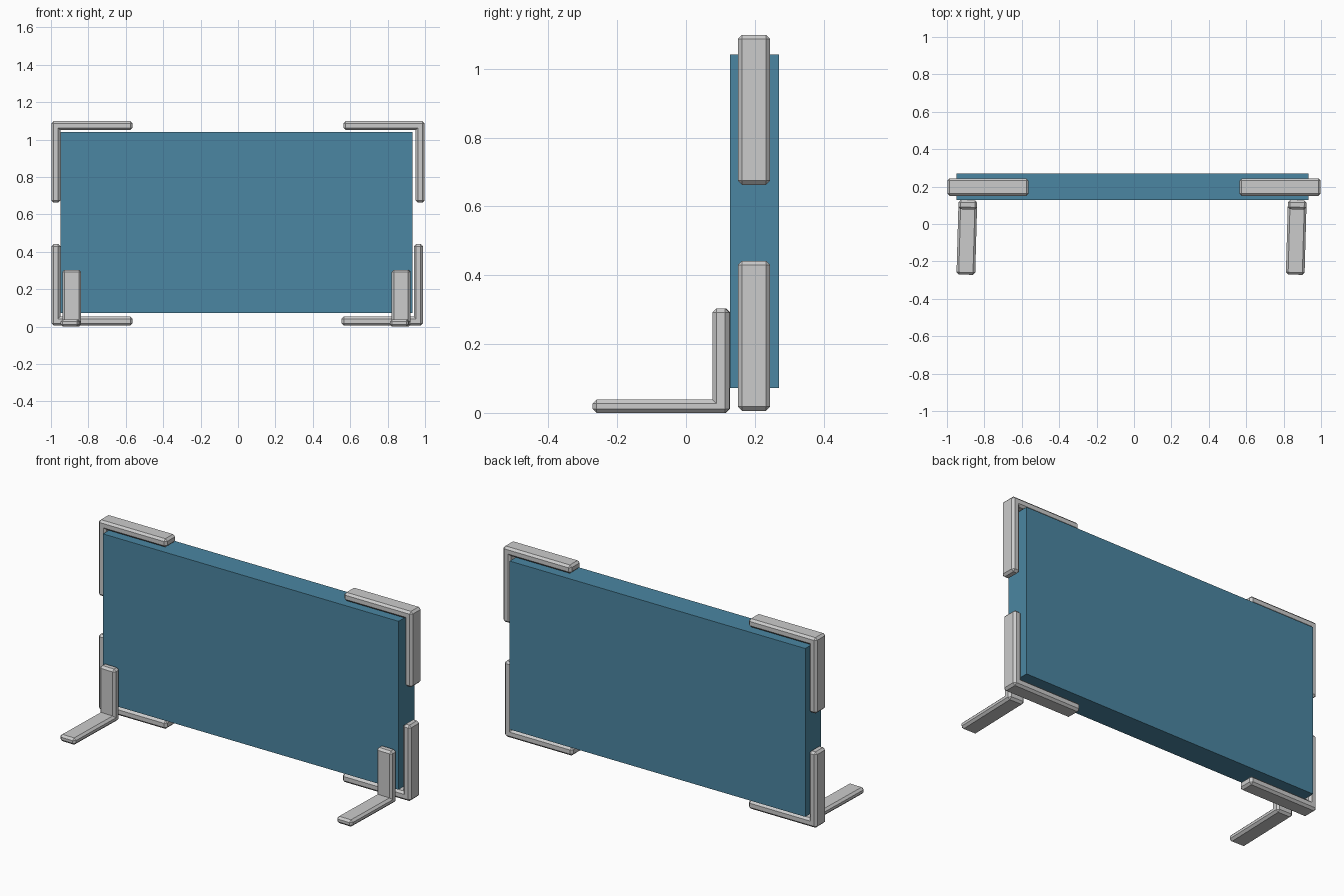
import bpy, bmesh
from math import radians
from mathutils import Matrix

if "Cube" in bpy.data.objects:
    bpy.data.objects.remove(bpy.data.objects["Cube"])


def finish(bm, name):
    bmesh.ops.recalc_face_normals(bm, faces=bm.faces)
    mesh = bpy.data.meshes.new(name)
    bm.to_mesh(mesh)
    bm.free()
    obj = bpy.data.objects.new(name, mesh)
    bpy.context.collection.objects.link(obj)
    return obj


def l_bar(name, a, b, ta, tb, depth, matrix, bevel=0.012):
    """L profile in XZ with its outer corner at the origin, extruded along +Y, convex edges chamfered."""
    bm = bmesh.new()
    profile = [(0, 0), (a, 0), (a, ta), (tb, ta), (tb, b), (0, b)]
    face = bm.faces.new([bm.verts.new((x, 0, z)) for x, z in profile])
    new = bmesh.ops.extrude_face_region(bm, geom=[face])["geom"]
    bmesh.ops.translate(bm, vec=(0, depth, 0),
                        verts=[v for v in new if isinstance(v, bmesh.types.BMVert)])
    bmesh.ops.recalc_face_normals(bm, faces=bm.faces)
    convex = [e for e in bm.edges if e.is_convex]
    bmesh.ops.bevel(bm, geom=convex, offset=bevel, segments=1, affect='EDGES')
    bmesh.ops.transform(bm, matrix=matrix, verts=bm.verts)
    return finish(bm, name)


# Screen panel
bm = bmesh.new()
bmesh.ops.create_cube(bm, size=1)
bmesh.ops.scale(bm, vec=(1.88, 0.143, 0.968), verts=bm.verts)
bmesh.ops.translate(bm, vec=(-0.008, 0.199, 0.557), verts=bm.verts)
panel = finish(bm, "panel")
teal = bpy.data.materials.new("teal")
teal.diffuse_color = (0.07, 0.24, 0.36, 1)
teal.use_nodes = True
teal.node_tree.nodes["Principled BSDF"].inputs["Base Color"].default_value = teal.diffuse_color
panel.data.materials.append(teal)

# Corner brackets: outer corner x, z and the directions of the arms
corners = {
    "bracket_top_left": (-0.998, 1.099, 1, -1),
    "bracket_top_right": (0.998, 1.099, -1, -1),
    "bracket_bottom_left": (-0.998, 0.006, 1, 1),
    "bracket_bottom_right": (0.988, 0.006, -1, 1),
}
for name, (x, z, sx, sz) in corners.items():
    place = Matrix.Translation((x, 0.151, z)) @ Matrix.Diagonal((sx, 1, sz, 1))
    l_bar(name, 0.434, 0.436, 0.048, 0.048, 0.093, place)

# Feet: the same L bar turned to point forward, slightly twisted
for name, x in (("foot_left", -0.888), ("foot_right", 0.873)):
    place = (Matrix.Translation((x, 0.127, 0)) @ Matrix.Rotation(radians(-91.6), 4, 'Z')
             @ Matrix.Translation((0, -0.05, 0)))
    l_bar(name, 0.398, 0.304, 0.039, 0.049, 0.1, place)
